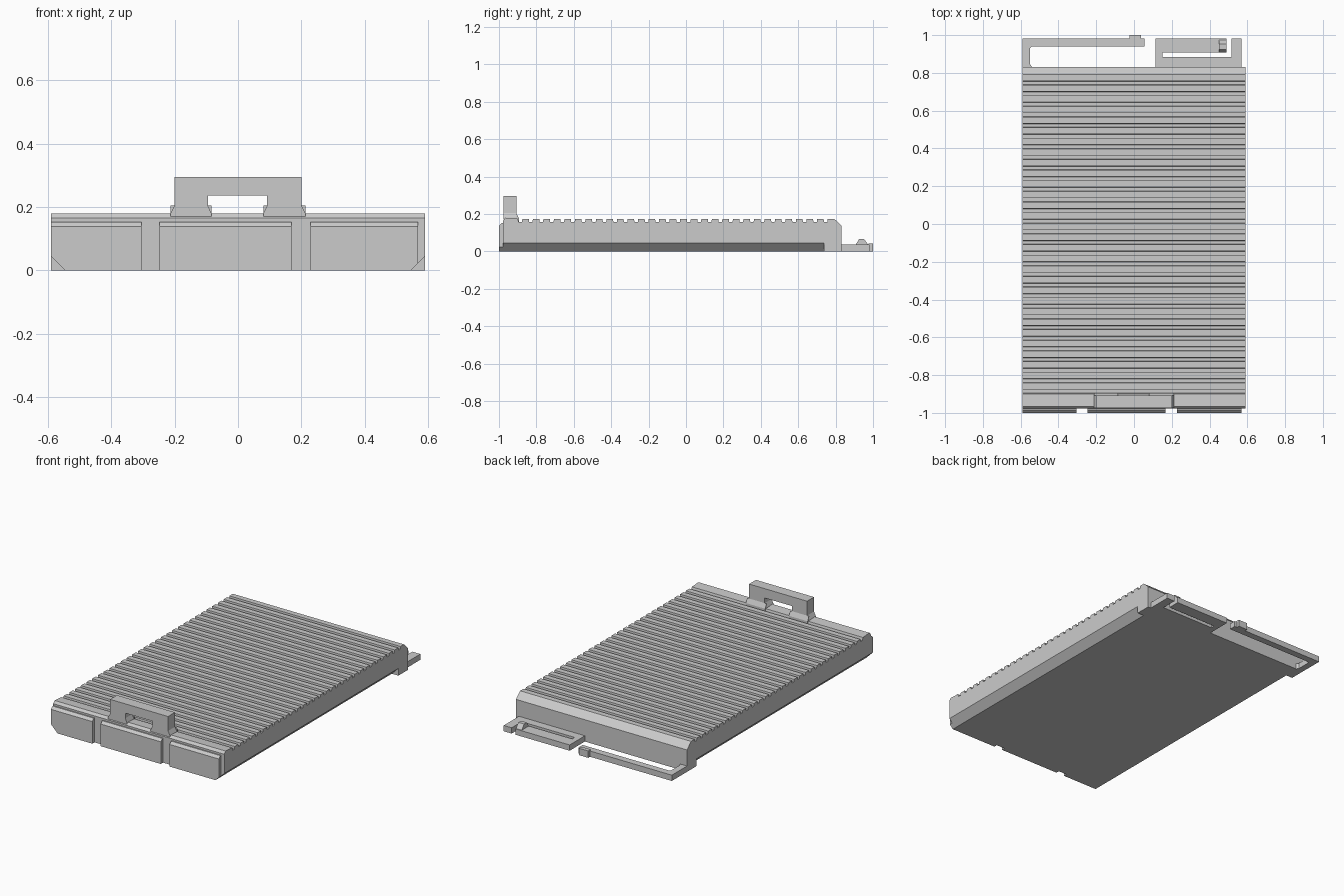
import bpy, bmesh
from mathutils import Vector

if "Cube" in bpy.data.objects:
    bpy.data.objects.remove(bpy.data.objects["Cube"])

grey = bpy.data.materials.new("light_grey")
grey.diffuse_color = (0.6, 0.6, 0.6, 1)
grey.use_nodes = True
grey.node_tree.nodes["Principled BSDF"].inputs["Base Color"].default_value = grey.diffuse_color


def prism(name, pts, axis, a, b):
    """Extrude a 2D outline along an axis: x -> (y,z), y -> (x,z), z -> (x,y)."""
    place = {"x": lambda p, d: (d, p[0], p[1]),
             "y": lambda p, d: (p[0], d, p[1]),
             "z": lambda p, d: (p[0], p[1], d)}[axis]
    bm = bmesh.new()
    face = bm.faces.new([bm.verts.new(place(p, a)) for p in pts])
    ext = bmesh.ops.extrude_face_region(bm, geom=[face])
    move = Vector(place((0, 0), b - a))
    bmesh.ops.translate(bm, vec=move, verts=[g for g in ext["geom"] if isinstance(g, bmesh.types.BMVert)])
    bmesh.ops.recalc_face_normals(bm, faces=bm.faces)
    mesh = bpy.data.meshes.new(name)
    bm.to_mesh(mesh)
    bm.free()
    mesh.materials.append(grey)
    ob = bpy.data.objects.new(name, mesh)
    bpy.context.collection.objects.link(ob)
    return ob


def rect(x0, y0, x1, y1):
    return [(x0, y0), (x1, y0), (x1, y1), (x0, y1)]


def cut(ob, cutter):
    mod = ob.modifiers.new("cut", "BOOLEAN")
    mod.operation = "DIFFERENCE"
    mod.solver = "EXACT"
    mod.object = cutter
    cutter.hide_render = True
    cutter.hide_set(True)


# Ribbed body: side profile with a row of grooves along the top
W, FRONT, BACK = 0.59, -0.978, 0.832
TOP, GROOVE, PITCH, COUNT = 0.174, 0.158, 0.0563, 30
profile = [(BACK, 0), (FRONT, 0), (FRONT, 0.165), (-0.965, 0.18), (-0.9, 0.176)]
for i in range(COUNT):
    y = -0.895 + i * PITCH
    profile += [(y, GROOVE), (y + 0.018, GROOVE), (y + 0.02, TOP), (y + 0.0543, TOP)]
profile += [(0.803, 0.165), (BACK, 0.136)]
body = prism("ribbed_body", profile, "x", -W, W)

# Chamfers along the lower side edges, stopping short of the back
for s in (-1, 1):
    wedge = [(s * 0.545, 0), (s * 0.635, 0.09), (s * 0.7, -0.05), (s * 0.495, -0.05)]
    cut(body, prism("chamfer_cutter", wedge, "y", -1.1, 0.737))

# Front pads with sloped top edges; outer bottom corners follow the chamfer
for name, x0, x1 in (("left", -0.59, -0.305), ("middle", -0.247, 0.168), ("right", 0.228, 0.568)):
    side = [(FRONT, 0), (-1, 0), (-1, 0.138), (-0.985, 0.153), (FRONT, 0.153)]
    pad = prism(name + "_front_pad", side, "x", x0, x1)
    if name != "middle":
        s = -1 if name == "left" else 1
        wedge = [(s * 0.545, 0), (s * 0.635, 0.09), (s * 0.7, -0.05), (s * 0.495, -0.05)]
        cut(pad, prism("pad_corner_cutter", wedge, "y", -1.1, -0.9))

# Handle: an arch with flared feet
arch = [(-0.213, 0.17), (-0.213, 0.18), (-0.2, 0.205), (-0.2, 0.295), (0.2, 0.295),
        (0.2, 0.205), (0.213, 0.18), (0.213, 0.17), (0.08, 0.17), (0.08, 0.18),
        (0.092, 0.205), (0.092, 0.237), (-0.095, 0.237), (-0.095, 0.205),
        (-0.084, 0.18), (-0.084, 0.17)]
prism("handle", arch, "y", -0.975, -0.907)
for name, x0, x1 in (("left", -0.213, -0.084), ("right", 0.08, 0.213)):
    foot = [(-0.907, 0.156), (-0.907, 0.205), (-0.894, 0.178), (-0.894, 0.156)]
    prism(name + "_handle_foot", foot, "x", x0, x1)

# Long spring arm at the back, with its end stop
H = 0.036
arm = [(-0.59, 0.832), (-0.54, 0.832), (-0.55, 0.845), (-0.55, 0.93), (-0.54, 0.94),
       (0.055, 0.94), (0.055, 0.982), (-0.59, 0.982)]
prism("long_arm", arm, "z", 0, H)
prism("arm_stop", rect(-0.025, 0.975, 0.038, 1.0), "z", 0, 0.043)

# Short latch frame at the back: base, posts and tongue
latch = [(0.115, 0.832), (0.57, 0.832), (0.57, 0.982), (0.515, 0.982), (0.515, 0.883),
         (0.15, 0.883), (0.15, 0.907), (0.49, 0.907), (0.49, 0.982), (0.115, 0.982)]
prism("latch_frame", latch, "z", 0, H)
tooth = [(0.907, H), (0.925, 0.065), (0.952, 0.065), (0.975, H)]
prism("latch_tooth", tooth, "x", 0.45, 0.49)
